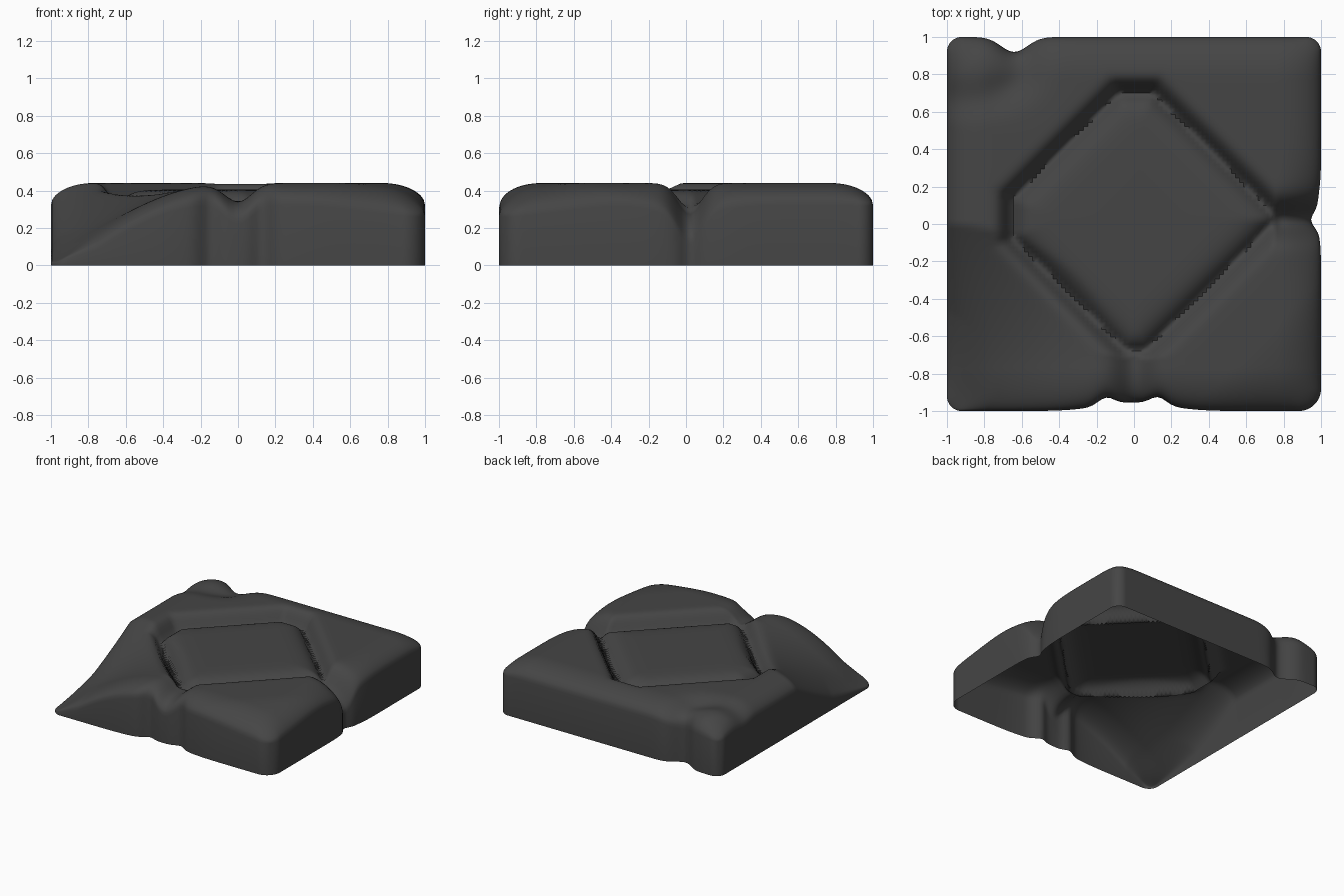
import bpy, bmesh
from math import exp, sin, pi, sqrt, hypot, atan2

old = bpy.data.objects.get("Cube")
if old:
    bpy.data.objects.remove(old)

TOP, PLATE, GROOVE = 0.44, 0.405, 0.315
ROLL_WIDTH, ROLL_DROP, SEGMENTS = 0.23, 0.12, 110


def bump(v, centre, width):
    return exp(-((v - centre) / width) ** 2)


def ramp(v, lo, hi):
    t = min(1, max(0, (v - lo) / (hi - lo)))
    return t * t * (3 - 2 * t)


def spread(t):
    # Packs grid lines closer together towards the rim
    return 0.35 * t + 0.65 * sin(t * pi / 2)


def height(x, y):
    # Domed diamond panel with blunt corners, ringed by a groove
    d = ((abs(x - 0.01) + abs(y - 0.03)) / 0.75 - 1) * 0.53
    d = max(d, -x - 0.64, y - 0.69, -y - 0.67)
    if d < 0:
        z = PLATE - (PLATE - GROOVE) * exp(d / 0.05)
    else:
        z = TOP - (TOP - GROOVE) * bump(d, 0, 0.06)
    # Channels running from the diamond to the front and left sides
    front = 0.1 * bump(x, 0, 0.1) * ramp(-y, 0.6, 0.72)
    side = 0.16 * bump(y, 0.02, 0.09) * ramp(x, 0.62, 0.8)
    side += 0.05 * bump(y, 0, 0.22) * ramp(x, 0.75, 1)
    z = min(z, TOP - front - side)
    # One corner sinks to the ground, more steeply along the front
    s = hypot(x + 1, y + 1)
    turn = atan2(y + 1, x + 1) / (pi / 2)
    steep = sin(pi / 2 * min(1, s / 0.87))
    slow = min(1, s) ** 1.4
    z -= (TOP - 0.03) * (1 - steep + (steep - slow) * turn)
    # Neighbouring front corner droops slightly
    z -= 0.06 * ramp(x - y, 1.3, 2)
    # Dip around the back corner knob
    knob = hypot(x + 0.9, y - 0.9)
    z -= 0.05 * bump(knob, 0.3, 0.12) * ramp(y, 0.5, 0.8)
    z -= 0.03 * ramp(y - x, 1.7, 2)
    # Rounded shoulder along the rim
    z = max(z, 0.03)
    a, b = (max(0, (abs(c) - 1) / ROLL_WIDTH + 1) for c in (x, y))
    shoulder = sqrt(max(0, (1 - a * a) * (1 - b * b)))
    return z - min(ROLL_DROP, 0.6 * z) * (1 - shoulder)


def outline(x, y):
    # Round the corners in plan, then push the dents into the sides
    corner = 0.12 if x > 0 > y else 0.08
    a = max(0, (abs(x) - 1 + corner) / corner)
    b = max(0, (abs(y) - 1 + corner) / corner)
    px, py = x, y
    if a and b:
        px = (1 - corner + corner * a * sqrt(1 - b * b / 2)) * (1 if x > 0 else -1)
        py = (1 - corner + corner * b * sqrt(1 - a * a / 2)) * (1 if y > 0 else -1)
    if y < 0:
        dent = 0.045 * bump(x, 0, 0.25)
        dent += 0.04 * (bump(x, -0.15, 0.06) + bump(x, 0.13, 0.06))
        py += dent * abs(y) ** 8
    else:
        py -= 0.08 * bump(x, -0.64, 0.1) * y ** 8
    if x > 0:
        px -= (0.035 * bump(y, 0.02, 0.05) + 0.02 * bump(y, 0.06, 0.14)) * x ** 8
    return px, py


# Top skin
bm = bmesh.new()
bmesh.ops.create_grid(bm, x_segments=SEGMENTS, y_segments=SEGMENTS, size=1)
for v in bm.verts:
    x, y = spread(v.co.x), spread(v.co.y)
    v.co = (*outline(x, y), height(x, y))

# Side walls down to the open underside
rim = [e for e in bm.edges if e.is_boundary]
walls = bmesh.ops.extrude_edge_only(bm, edges=rim)["geom"]
for v in walls:
    if isinstance(v, bmesh.types.BMVert):
        v.co.z = 0
bmesh.ops.recalc_face_normals(bm, faces=bm.faces[:])
if sum(f.normal.z for f in bm.faces) < 0:
    bmesh.ops.reverse_faces(bm, faces=bm.faces[:])

mesh = bpy.data.meshes.new("cushioned_tile")
bm.to_mesh(mesh)
bm.free()
tile = bpy.data.objects.new("cushioned_tile", mesh)
bpy.context.collection.objects.link(tile)

# Dark grey finish
grey = bpy.data.materials.new("dark_grey")
grey.use_nodes = True
colour = (0.06, 0.06, 0.06, 1)
grey.diffuse_color = colour
grey.node_tree.nodes["Principled BSDF"].inputs["Base Color"].default_value = colour
mesh.materials.append(grey)

bpy.context.view_layer.objects.active = tile
tile.select_set(True)
bpy.ops.object.shade_smooth_by_angle(angle=pi / 3)
